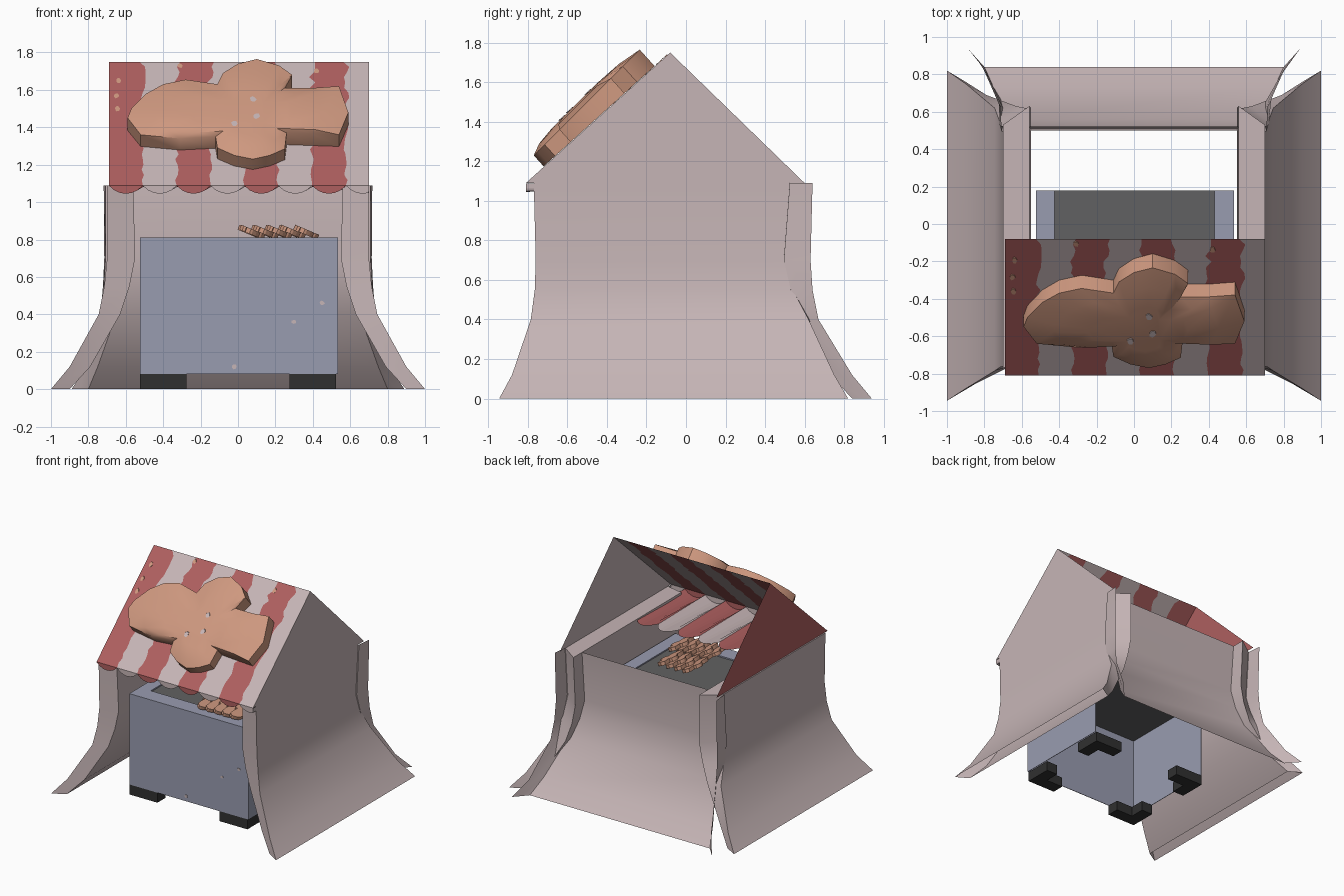
import bpy, bmesh, math, random
from mathutils import Matrix, Vector

random.seed(4)
if "Cube" in bpy.data.objects:
    bpy.data.objects.remove(bpy.data.objects["Cube"])


def material(name, *rgb):
    lin = [((c / 255 + 0.055) / 1.055) ** 2.4 for c in rgb] + [1]
    m = bpy.data.materials.new(name)
    m.use_nodes = True
    m.diffuse_color = lin
    m.node_tree.nodes["Principled BSDF"].inputs["Base Color"].default_value = lin
    return m


CLOTH = material("pale cloth", 198, 181, 182)
RED = material("faded red", 174, 95, 95)
TAN = material("fish tan", 206, 152, 127)
BLUE = material("blue grey paint", 153, 156, 176)
DARK = material("dark tray", 97, 97, 98)
BLACK = material("black feet", 48, 48, 48)


def build(name, verts, faces, mats, index=None, smooth=None, closed=False):
    me = bpy.data.meshes.new(name)
    me.from_pydata([tuple(v) for v in verts], [], faces)
    for m in mats:
        me.materials.append(m)
    if index:
        for p, i in zip(me.polygons, index):
            p.material_index = i
    if closed:
        bm = bmesh.new()
        bm.from_mesh(me)
        bmesh.ops.recalc_face_normals(bm, faces=bm.faces)
        bm.to_mesh(me)
        bm.free()
    ob = bpy.data.objects.new(name, me)
    bpy.context.collection.objects.link(ob)
    if smooth:
        bpy.ops.object.select_all(action='DESELECT')
        ob.select_set(True)
        bpy.context.view_layer.objects.active = ob
        bpy.ops.object.shade_smooth_by_angle(angle=math.radians(smooth))
    return ob


def prism(name, outline, place, low, high, mat):
    """Extrude a flat outline; place(u, v, w) maps it into the scene."""
    n = len(outline)
    verts = [place(u, v, w) for w in (low, high) for u, v in outline]
    faces = [(i, (i + 1) % n, (i + 1) % n + n, i + n) for i in range(n)]
    faces += [tuple(range(n))[::-1], tuple(range(n, 2 * n))]
    return build(name, verts, faces, [mat], closed=True)


def box(name, x0, x1, y0, y1, z0, z1, mat):
    return prism(name, [(x0, y0), (x1, y0), (x1, y1), (x0, y1)],
                 lambda u, v, w: (u, v, w), z0, z1, mat)


# Side curtains: folded, flared cloth, open at the hem, one row per height
# (height, outer x, inner x, front outer y, front inner y, back outer y, back inner y)
LEVELS = [(1.09, .70, .56, -.77, -.74, .53, .63), (.70, .70, .55, -.76, -.73, .50, .62),
          (.55, .715, .58, -.765, -.735, .54, .62), (.40, .745, .63, -.785, -.745, .62, .63),
          (.12, .90, .79, -.88, -.82, .75, .69), (0, 1.0, .90, -.945, -.885, .82, .76)]
for side, sx in (("left", 1), ("right", -1)):
    verts, faces = [], [(0, 1, 2, 3)]
    for z, xo, xi, fo, fi, bo, bi in LEVELS:
        verts += [(sx * xo, fo, z), (sx * xo, bo, z), (sx * xi, bi, z), (sx * xi, fi, z)]
    for r in range(len(LEVELS) - 1):
        for c in range(4):
            a, b = r * 4 + c, r * 4 + (c + 1) % 4
            faces.append((a, a + 4, b + 4, b))
    build(side + "_curtain", verts, faces, [CLOTH], smooth=35, closed=True)

# Back curtain: a sheet whose ends turn outward
# (height, then half width and y of the sheet, the bend and the flange)
BACK = [(1.09, .57, .52, .708, .525, .718, .64), (.70, .56, .50, .708, .495, .715, .63),
        (.55, .59, .52, .718, .53, .722, .64), (.40, .65, .56, .70, .62, .735, .67),
        (.12, .75, .73, .775, .78, .81, .84), (0, .80, .84, .845, .89, .89, .94)]
verts, faces = [], []
for z, w, y, bw, by, fw, fy in BACK:
    verts += [(-fw, fy, z), (-bw, by, z), (-w, y, z), (w, y, z), (bw, by, z), (fw, fy, z)]
for r in range(len(BACK) - 1):
    for c in range(5):
        a = r * 6 + c
        faces.append((a, a + 6, a + 7, a + 1))
build("back_curtain", verts, faces, [CLOTH], smooth=35)

# Gables
LEFT, RIGHT, FRONT, RIDGE, EAVE, TOP = .70, -.69, -.81, -.08, 1.09, 1.75
for name, x, mat in (("left_gable", LEFT, CLOTH), ("right_gable", RIGHT, RED)):
    tri = [(x, FRONT, EAVE), (x, .60, EAVE), (x, RIDGE, TOP)]
    build(name, tri, [(0, 1, 2) if x > 0 else (2, 1, 0)], [mat])

# Awning with rough-edged stripes
STRIPE = .181
EDGES = [RIGHT + STRIPE * i for i in range(8)] + [LEFT]
ROWS = 24
verts, faces, index = [], [], []
for r in range(ROWS + 1):
    t = r / ROWS
    for i, x in enumerate(EDGES):
        rough = random.uniform(-.01, .01) * (1 + t) if 0 < i < 8 and r else 0
        verts.append((x + rough, FRONT + (RIDGE - FRONT) * t, EAVE + (TOP - EAVE) * t))
for r in range(ROWS):
    for i in range(8):
        a = r * 9 + i
        faces.append((a, a + 1, a + 10, a + 9))
        index.append(i % 2)
build("awning", verts, faces, [RED, CLOTH], index)


# Scalloped fringe at the eave and the striped flap folded back beneath it
def scalloped(name, start, end):
    verts, faces, index = [], [], []
    for i in range(8):
        for k in range(7):
            x = min(EDGES[i] + STRIPE * k / 6, LEFT)
            s = math.sin(math.pi * k / 6) ** .7 if 0 < k < 6 else .05
            verts += [start(x, s), end(x, s)]
            if k:
                n = len(verts)
                faces.append((n - 4, n - 3, n - 1, n - 2))
                index.append(i % 2)
    build(name, verts, faces, [RED, CLOTH], index)


scalloped("front_fringe", lambda x, s: (x, FRONT, EAVE), lambda x, s: (x, FRONT, EAVE - .045 * s))
scalloped("under_flap", lambda x, s: (x, FRONT, EAVE - .045 * s),
          lambda x, s: (x, -.22 + .09 * s, EAVE - .01))

# Big fish sign lying on the awning
SLOPE = (TOP - EAVE) / (RIDGE - FRONT)
NORM = Vector((0, -SLOPE, 1)).normalized()


def on_awning(x, z, d):
    """Point at lift d above the awning that shows at x, z from the front."""
    zs = z - d * NORM.z
    return Vector((x, RIDGE - (TOP - zs) / SLOPE, zs)) + NORM * d


FISH = [(-.59, 1.45), (-.57, 1.5), (-.49, 1.58), (-.40, 1.63), (-.28, 1.655), (-.11, 1.63),
        (-.08, 1.69), (0, 1.74), (.1, 1.765), (.22, 1.73), (.29, 1.68), (.25, 1.61),
        (.40, 1.61), (.54, 1.62), (.59, 1.48), (.54, 1.36), (.40, 1.365), (.26, 1.37),
        (.25, 1.285), (.17, 1.25), (.08, 1.23), (-.02, 1.25), (-.11, 1.29), (-.12, 1.35),
        (-.31, 1.34), (-.52, 1.36)]
n = len(FISH)
MID = (.04, 1.47)
verts = []
for scale, lift in ((1, None), (1, 0), (.75, .022), (.45, .03)):
    for x, z in FISH:
        edge = .075 + .07 * (z - 1.2)
        px, pz = MID[0] + (x - MID[0]) * scale, MID[1] + (z - MID[1]) * scale
        if lift is None:
            verts.append(on_awning(x, z, edge) - NORM * (edge - .002))
        else:
            verts.append(on_awning(px, pz, edge * scale + .094 * (1 - scale) + lift))
faces = [(r * n + i, r * n + (i + 1) % n, r * n + n + (i + 1) % n, r * n + n + i)
         for r in range(3) for i in range(n)]
faces += [tuple(range(n))[::-1], tuple(range(3 * n, 4 * n))]
build("fish_sign", verts, faces, [TAN], smooth=40, closed=True)


# Worn specks
def speck(name, x, z, size, place, low, high, mat):
    ring = [(x + size * random.uniform(.7, 1.1) * math.cos(a),
             z + size * random.uniform(.7, 1.1) * math.sin(a))
            for a in [math.tau * k / 7 for k in range(7)]]
    prism(name, ring, place, low, high, mat)


for x, z in ((.08, 1.55), (.10, 1.46), (-.02, 1.42)):
    lift = .03 + .094 + .07 * (z - MID[1])
    speck("sign_speck", x, z, .018, on_awning, lift, lift + .004, CLOTH)
for x, z in ((-.65, 1.57), (-.64, 1.65), (-.645, 1.50), (.42, 1.70), (-.31, 1.73)):
    speck("awning_speck", x, z, .015, on_awning, .001, .004, TAN)
for x, z in ((.30, .36), (-.02, .12), (.45, .46)):
    speck("counter_speck", x, z, .014, lambda u, v, w: (u, w, v), -.633, -.629, CLOTH)

# Counter, open at the back and below
X0, X1, Y0, Y1, Z0, Z1 = -.525, .535, -.63, .18, .08, .81
WALL = .004
box("counter_front", X0, X1, Y0, Y0 + WALL, Z0, Z1, BLUE)
box("counter_right_side", X0, X0 + WALL, Y0 + WALL, Y1, Z0, Z1, BLUE)
box("counter_left_side", X1 - WALL, X1, Y0 + WALL, Y1, Z0, Z1, BLUE)
box("front_rim", X0 + WALL, X1 - WALL, Y0 + WALL, -.50, .78, Z1, BLUE)
box("right_rim", X0 + WALL, -.425, -.50, Y1, .78, Z1, BLUE)
box("left_rim", .43, X1 - WALL, -.50, Y1, .78, Z1, BLUE)
box("tray", X0 + WALL, X1 - WALL, Y0 + WALL, Y1, .74, .78, DARK)
box("tray_top", -.425, .43, -.50, Y1, .78, .80, DARK)

# L-shaped corner feet
L = [(0, 0), (.25, 0), (.25, .10), (.10, .10), (.10, .22), (0, .22)]
for name, cx, sx in (("right", X0, 1), ("left", X1 - .01, -1)):
    for end, cy, sy in (("front", Y0, 1), ("back", Y1, -1)):
        prism(f"{end}_{name}_foot", L,
              lambda u, v, w: (cx + sx * u, cy + sy * v, w), 0, Z0, BLACK)

# Small fish laid overlapping in two rows on the counter
for row, (y, first, count) in enumerate(((-.46, .07, 5), (-.21, .06, 4))):
    for i in range(count):
        turn = Matrix.Translation((first + i * .072, y, .842)) @ Matrix.Rotation(.4, 4, 'Y')
        prism(f"small_fish_{row}_{i}", FISH,
              lambda u, v, w: turn @ Vector(((v - MID[1]) * .26, u * .22, w)), -.014, .014, TAN)
